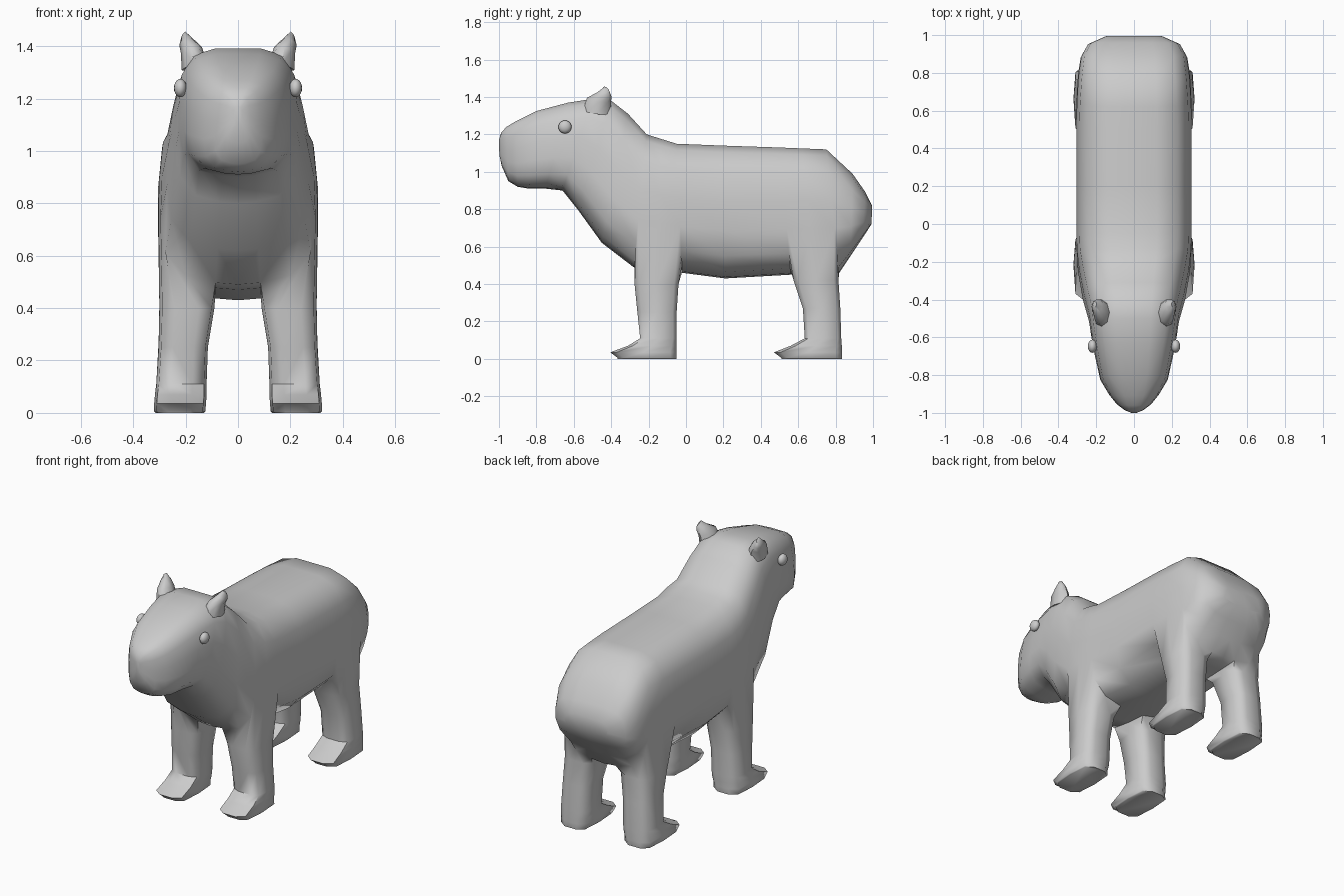
import bpy, bmesh, math

cube = bpy.data.objects.get("Cube")
if cube:
    bpy.data.objects.remove(cube)

grey = bpy.data.materials.new("plain grey")
grey.use_nodes = True
grey.diffuse_color = (0.6, 0.6, 0.6, 1)
grey.node_tree.nodes["Principled BSDF"].inputs["Base Color"].default_value = grey.diffuse_color


def lerp(a, b, t):
    return a + (b - a) * t


def finish(name, bm, angle=60):
    """Make a mirrored, smooth-shaded object from half a model."""
    bmesh.ops.recalc_face_normals(bm, faces=bm.faces)
    mesh = bpy.data.meshes.new(name)
    bm.to_mesh(mesh)
    bm.free()
    mesh.materials.append(grey)
    obj = bpy.data.objects.new(name, mesh)
    bpy.context.collection.objects.link(obj)
    mirror = obj.modifiers.new("mirror", 'MIRROR')
    mirror.merge_threshold = 0.0005
    bpy.ops.object.select_all(action='DESELECT')
    obj.select_set(True)
    bpy.context.view_layer.objects.active = obj
    bpy.ops.object.shade_smooth_by_angle(angle=math.radians(angle))
    return obj


def bridge(bm, a, b):
    n = len(a)
    for i in range(n):
        k = (i + 1) % n
        bm.faces.new((a[i], a[k], b[k], b[i]))


# Half cross-section from belly to back: (share of width, share of height)
SECTION = [(0, 0), (.28, .01), (.66, .05), (.92, .17), (1, .36),
           (1, .58), (.95, .80), (.76, .95), (.4, 1), (0, 1)]

# Stations from rump to nose: top y, top z, bottom y, bottom z, low and high half-width
STATIONS = [
    (.995, .82, .992, .72, .15, .15),
    (.96, .89, .94, .64, .25, .24),
    (.89, .99, .88, .55, .285, .275),
    (.75, 1.12, .82, .46, .30, .29),
    (.62, 1.125, .69, .455, .305, .30),
    (.50, 1.13, .56, .45, .305, .305),
    (.20, 1.14, .21, .43, .305, .305),
    (-.05, 1.15, -.02, .46, .305, .305),
    (-.13, 1.175, -.15, .47, .305, .30),
    (-.21, 1.20, -.28, .49, .305, .28),
    (-.31, 1.31, -.45, .62, .28, .255),
    (-.40, 1.38, -.58, .80, .24, .235),
    (-.50, 1.39, -.66, .90, .225, .225),
    (-.63, 1.37, -.75, .91, .205, .205),
    (-.80, 1.325, -.84, .91, .18, .175),
    (-.91, 1.27, -.90, .92, .135, .125),
    (-.96, 1.24, -.95, .95, .095, .085),
    (-.988, 1.21, -.985, 1.03, .05, .045),
    (-1, 1.17, -.998, 1.09, .015, .015),
]
LEG_STARTS = {3: "rear", 7: "front"}

# Leg rings going down: z, toe side y, heel side y, inner x, outer x
LEGS = {
    "rear": [(.42, .575, .815, .09, .30), (.27, .625, .825, .115, .303),
             (.11, .635, .83, .12, .312), (.07, .56, .833, .12, .317),
             (.035, .47, .835, .122, .32), (.005, .51, .835, .125, .32)],
    "front": [(.40, -.275, -.04, .09, .30), (.25, -.26, -.05, .115, .303),
              (.11, -.245, -.05, .12, .312), (.07, -.31, -.05, .12, .317),
              (.035, -.405, -.05, .122, .32), (.005, -.365, -.05, .125, .32)],
}

# Body, neck and head
bm = bmesh.new()
grid = []
for ty, tz, by, bz, low, high in STATIONS:
    grid.append([bm.verts.new((x * lerp(low, high, t), lerp(by, ty, t), lerp(bz, tz, t)))
                 for x, t in SECTION])
for s in range(len(grid) - 1):
    in_leg = s in LEG_STARTS or s - 1 in LEG_STARTS
    for j in range(len(SECTION) - 1):
        if in_leg and 1 <= j <= 3:
            continue
        bm.faces.new((grid[s][j], grid[s][j + 1], grid[s + 1][j + 1], grid[s + 1][j]))
bm.faces.new(grid[0])
bm.faces.new(grid[-1])

# Legs grow out of the openings left in the belly
for start, kind in LEG_STARTS.items():
    walk = ([(0, j) for j in range(1, 5)] + [(1, 4)]
            + [(2, j) for j in range(4, 0, -1)] + [(1, 1)])
    ring = [grid[start + s][j] for s, j in walk]
    for z, toe, heel, inner, outer in LEGS[kind]:
        below = []
        for s, j in walk:
            u, v = (j - 1) / 3 * 2 - 1, 1 - s
            if abs(u) == 1 and abs(v) == 1:
                u, v = u * .9, v * .8
            elif s != 1:
                u *= 1.3
            below.append(bm.verts.new((lerp(inner, outer, (u + 1) / 2),
                                       lerp(toe, heel, (v + 1) / 2), z)))
        bridge(bm, ring, below)
        ring = below
    # Flat sole
    sole = [bm.verts.new((lerp(v.co.x, (inner + outer) / 2, .06), v.co.y, 0)) for v in ring]
    bridge(bm, ring, sole)
    bm.faces.new(sole)
finish("body", bm)

# Ears: tapered, leaning out and back (centre x, y, z, radius x, radius y)
bm = bmesh.new()
rings = []
for cx, cy, cz, rx, ry in [(.165, -.475, 1.32, .05, .075), (.178, -.465, 1.385, .04, .065),
                           (.197, -.437, 1.415, .027, .038), (.208, -.425, 1.44, .010, .016)]:
    ring = []
    for i in range(8):
        a = i * math.tau / 8
        lean = .012 * math.cos(a) + .01 * math.sin(a)
        ring.append(bm.verts.new((cx + rx * math.cos(a), cy + ry * math.sin(a), cz - lean)))
    rings.append(ring)
for a, b in zip(rings, rings[1:]):
    bridge(bm, a, b)
bm.faces.new(rings[0])
bm.faces.new(rings[-1])
finish("ears", bm)

# Eyes
bm = bmesh.new()
bmesh.ops.create_uvsphere(bm, u_segments=16, v_segments=10, radius=.035)
bmesh.ops.scale(bm, vec=(.7, 1, 1), verts=bm.verts)
bmesh.ops.translate(bm, vec=(.22, -.647, 1.24), verts=bm.verts)
finish("eyes", bm)
